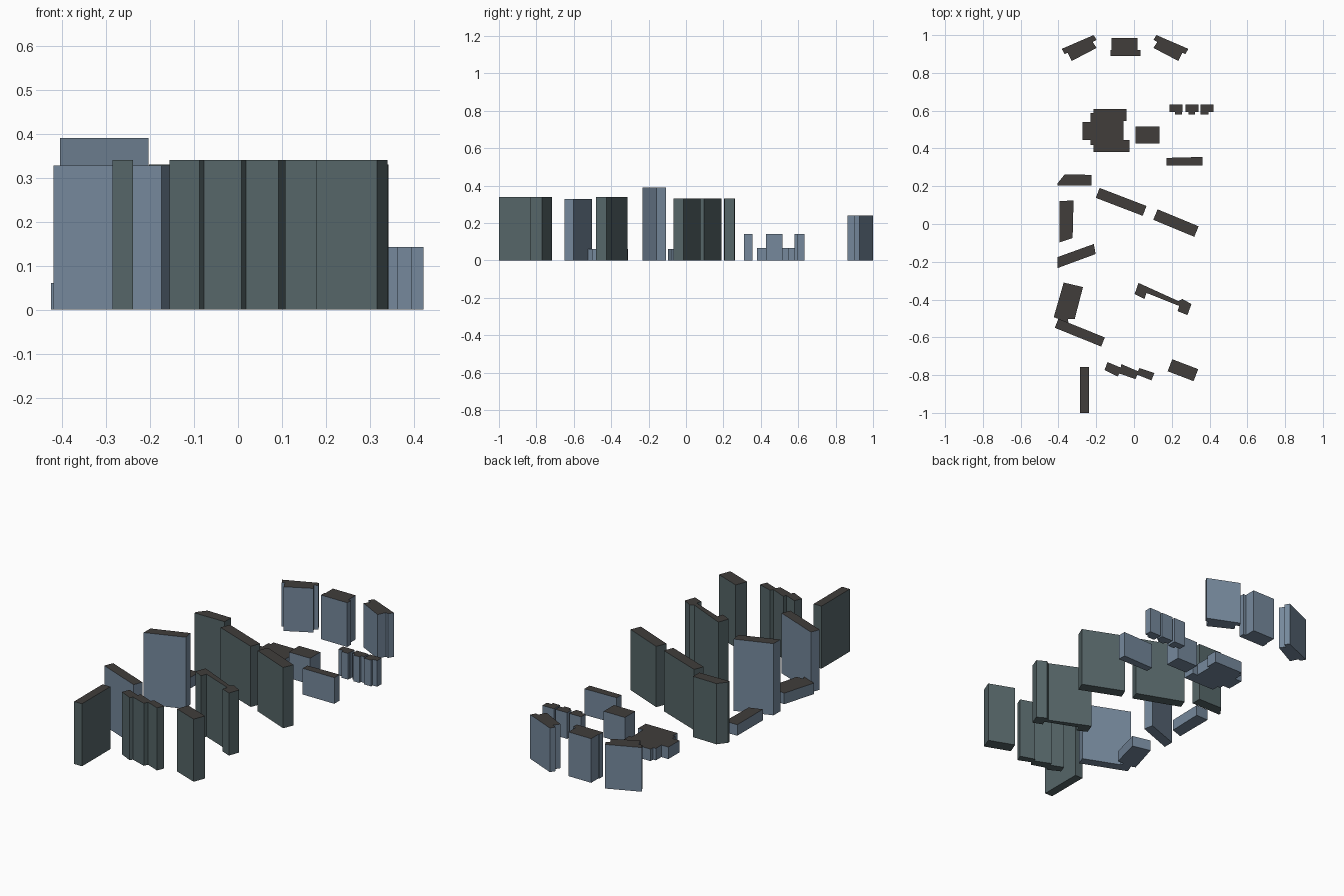
import bpy, bmesh, math
from mathutils import Matrix, Vector


def material(name, rgb):
    m = bpy.data.materials.new(name)
    m.diffuse_color = (*rgb, 1)
    return m


ROOF = material("dark roof", (0.052, 0.047, 0.044))
BLUE = material("blue grey wall", (0.18, 0.25, 0.335))
GREEN = material("green grey wall", (0.093, 0.133, 0.14))


# Extrudes a footprint to a building; upward faces get the roof colour
def building(name, outline, height, wall):
    bm = bmesh.new()
    base = bm.faces.new([bm.verts.new((x, y, 0)) for x, y in outline])
    ext = bmesh.ops.extrude_face_region(bm, geom=[base], use_keep_orig=True)
    top = [g for g in ext["geom"] if isinstance(g, bmesh.types.BMVert)]
    bmesh.ops.translate(bm, verts=top, vec=(0, 0, height))
    bmesh.ops.recalc_face_normals(bm, faces=bm.faces)
    for f in bm.faces:
        f.material_index = 1 if f.normal.z > 0.5 else 0
    mesh = bpy.data.meshes.new(name)
    bm.to_mesh(mesh)
    bm.free()
    mesh.materials.append(wall)
    mesh.materials.append(ROOF)
    obj = bpy.data.objects.new(name, mesh)
    bpy.context.collection.objects.link(obj)


# Rectangular footprint from centre, length, depth and turn
def rect(cx, cy, w, d, deg=0):
    rot = Matrix.Rotation(math.radians(deg), 2)
    pts = [rot @ Vector((sx * w / 2, sy * d / 2))
           for sx, sy in ((-1, -1), (1, -1), (1, 1), (-1, 1))]
    return [(cx + p.x, cy + p.y) for p in pts]


# North row: two mirrored angled blocks and a straight one between
angled = [(-0.383, 0.927), (-0.214, 1.0), (-0.198, 0.975), (-0.219, 0.964),
          (-0.198, 0.932), (-0.33, 0.863), (-0.351, 0.906), (-0.367, 0.9)]
building("north_left_block", angled, 0.24, BLUE)
building("north_right_block", [(-0.095 - x, y) for x, y in angled], 0.24, BLUE)
building("north_middle_block",
         [(-0.119, 0.985), (0.018, 0.985), (0.018, 0.922), (0.034, 0.922),
          (0.034, 0.89), (-0.124, 0.89), (-0.124, 0.922), (-0.119, 0.922)], 0.24, BLUE)

# Low hall with stepped outline
building("low_hall",
         [(-0.214, 0.61), (-0.04, 0.61), (-0.04, 0.545), (-0.055, 0.545),
          (-0.055, 0.445), (-0.024, 0.445), (-0.024, 0.38), (-0.214, 0.38),
          (-0.214, 0.418), (-0.23, 0.418), (-0.23, 0.445), (-0.272, 0.445),
          (-0.272, 0.54), (-0.23, 0.54), (-0.23, 0.588), (-0.214, 0.588)], 0.065, BLUE)

# Small houses
building("square_house", rect(0.071, 0.471, 0.127, 0.088), 0.142, BLUE)
building("long_house", [(0.172, 0.35), (0.362, 0.355), (0.362, 0.31), (0.172, 0.31)], 0.142, BLUE)
for i, (x, a, b) in enumerate([(0.188, 0.03, 0.067), (0.272, 0.016, 0.052), (0.351, 0.001, 0.043)]):
    building(f"row_house_{i + 1}",
             [(x, 0.633), (x + 0.07, 0.633), (x + 0.07, 0.594), (x + b, 0.594),
              (x + b, 0.58), (x + a, 0.58), (x + a, 0.594), (x, 0.594)], 0.142, BLUE)

# Central slabs
building("chamfered_slab", [(-0.404, 0.216), (-0.367, 0.263), (-0.224, 0.26),
                            (-0.224, 0.205), (-0.404, 0.203)], 0.33, GREEN)
building("central_slab", rect(-0.068, 0.117, 0.266, 0.056, -21), 0.33, GREEN)
building("east_slab", rect(0.222, 0.005, 0.235, 0.06, -22.5), 0.33, GREEN)
building("tall_slab", [(-0.404, -0.175), (-0.213, -0.106), (-0.203, -0.159),
                       (-0.404, -0.233)], 0.39, BLUE)
building("diagonal_slab", rect(-0.287, -0.575, 0.265, 0.052, -22), 0.327, BLUE)

# Low sheds on the west side
building("west_shed", [(-0.394, 0.122), (-0.32, 0.124), (-0.325, -0.074),
                       (-0.394, -0.097)], 0.06, BLUE)
building("south_west_shed", [(-0.372, -0.31), (-0.27, -0.334), (-0.314, -0.503),
                             (-0.351, -0.503), (-0.346, -0.524), (-0.425, -0.493)], 0.06, BLUE)

# Southern towers
building("hooked_slab",
         [(0.024, -0.312), (0.235, -0.408), (0.256, -0.397), (0.304, -0.424),
          (0.283, -0.482), (0.23, -0.461), (0.24, -0.434), (0.066, -0.365),
          (0.055, -0.397), (0.003, -0.371)], 0.34, GREEN)
building("stepped_slab",
         [(-0.14, -0.731), (-0.071, -0.76), (-0.066, -0.742), (0.02, -0.779),
          (0.029, -0.763), (0.108, -0.789), (0.092, -0.828), (0.018, -0.798),
          (0.008, -0.821), (-0.077, -0.792), (-0.087, -0.807), (-0.156, -0.773)], 0.34, GREEN)
building("south_east_block", rect(0.259, -0.774, 0.147, 0.068, -21), 0.34, GREEN)
building("south_wall_block", rect(-0.262, -0.878, 0.047, 0.244), 0.34, GREEN)
